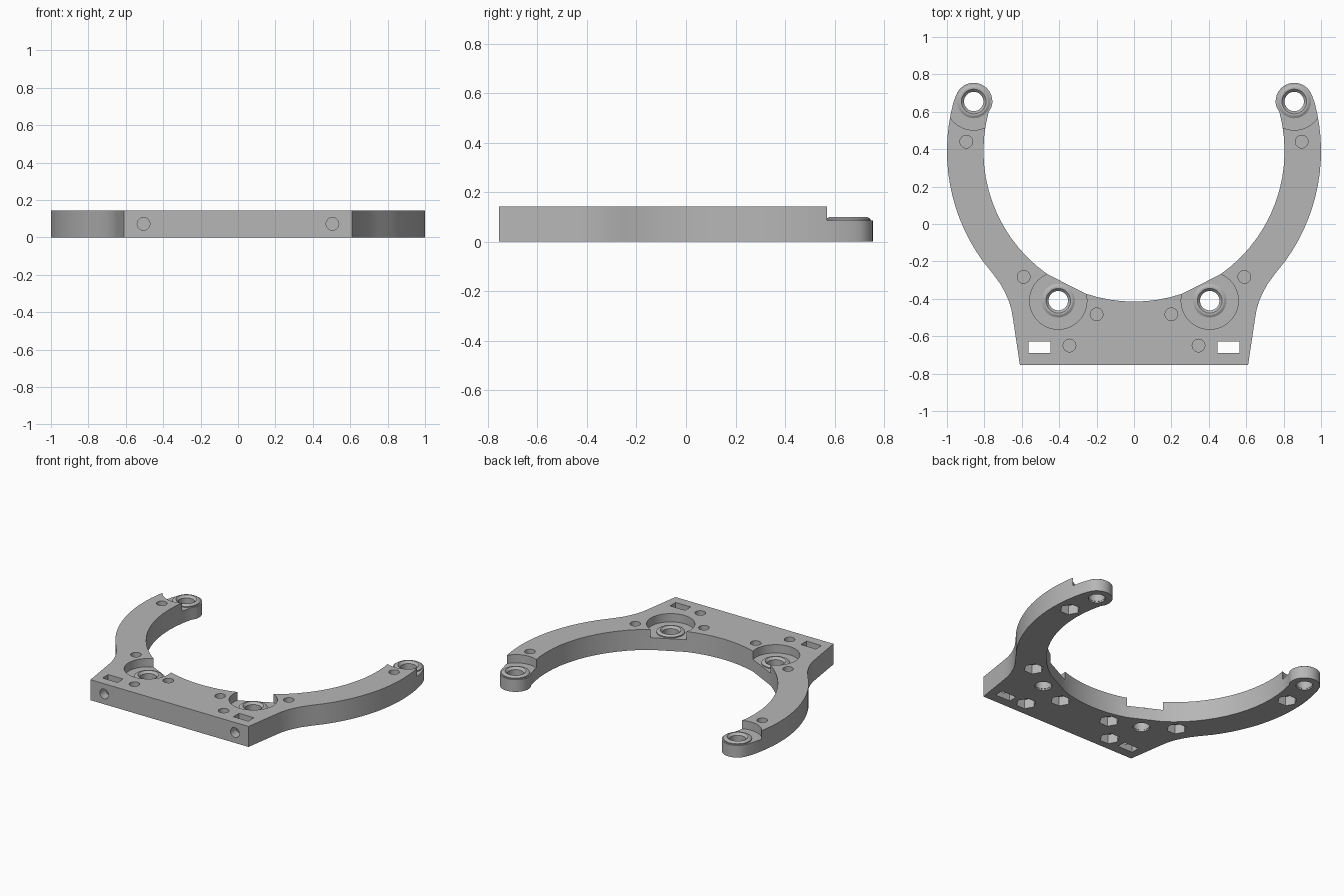
import bpy, bmesh
from math import sin, cos, radians, pi
from mathutils import Matrix

cube = bpy.data.objects.get("Cube")
if cube:
    bpy.data.objects.remove(cube)

grey = bpy.data.materials.new("plain grey")
grey.use_nodes = True
COLOUR = (0.47, 0.47, 0.47, 1)
grey.diffuse_color = COLOUR
grey.node_tree.nodes["Principled BSDF"].inputs["Base Color"].default_value = COLOUR

HEIGHT, FLOOR = 0.143, 0.085
RING_Y, INNER_R, OUTER_R = 0.39, 0.805, 1.0
LUG = (0.857, 0.655)
POCKET = (0.405, -0.41)
SCREWS = [(0.897, 0.44), (0.59, -0.283), (0.2, -0.483), (0.345, -0.65)]
BACK, FRONT = 0.755, -0.755


def finish(bm, name):
    bmesh.ops.recalc_face_normals(bm, faces=bm.faces)
    mesh = bpy.data.meshes.new(name)
    bm.to_mesh(mesh)
    bm.free()
    mesh.materials.append(grey)
    obj = bpy.data.objects.new(name, mesh)
    bpy.context.collection.objects.link(obj)
    return obj


def arc(centre, r, start, end, steps):
    angles = [radians(start + (end - start) * i / steps) for i in range(steps + 1)]
    return [(centre[0] + r * cos(a), centre[1] + r * sin(a)) for a in angles]


def cut(target, cutter):
    """Subtract a helper solid and discard it."""
    cutter.hide_render = True
    mod = target.modifiers.new("cut", 'BOOLEAN')
    mod.operation, mod.solver, mod.object = 'DIFFERENCE', 'EXACT', cutter
    bpy.context.view_layer.objects.active = target
    bpy.ops.object.modifier_apply(modifier=mod.name)
    bpy.data.objects.remove(cutter)


def rod(x, y, r, z0, z1, sides=32):
    bm = bmesh.new()
    bmesh.ops.create_cone(bm, cap_ends=True, segments=sides, radius1=r, radius2=r,
                          depth=z1 - z0,
                          matrix=Matrix.Translation((x, y, (z0 + z1) / 2)) @ Matrix.Rotation(pi / 2, 4, 'Z'))
    return finish(bm, "rod_cutter")


def front_rod(x, z, r, y0, y1):
    bm = bmesh.new()
    bmesh.ops.create_cone(bm, cap_ends=True, segments=24, radius1=r, radius2=r, depth=y1 - y0,
                          matrix=Matrix.Translation((x, (y0 + y1) / 2, z)) @ Matrix.Rotation(pi / 2, 4, 'X'))
    return finish(bm, "front_cutter")


def box(x, y, sx, sy):
    bm = bmesh.new()
    bmesh.ops.create_cube(bm, size=1, matrix=Matrix.Translation((x, y, HEIGHT / 2))
                          @ Matrix.Diagonal((sx, sy, 1, 1)))
    return finish(bm, "slot_cutter")


def boss(name, x, y):
    """Chamfered ring with a countersunk bore."""
    profile = [(0.052, 0.01), (0.09, 0.01), (0.09, 0.092), (0.076, 0.1), (0.066, 0.1), (0.052, 0.085)]
    bm = bmesh.new()
    n = 32
    rings = [[bm.verts.new((x + r * cos(2 * pi * i / n), y + r * sin(2 * pi * i / n), z))
              for i in range(n)] for r, z in profile]
    for a, b in zip(rings, rings[1:] + rings[:1]):
        for i in range(n):
            j = (i + 1) % n
            bm.faces.new((a[i], a[j], b[j], b[i]))
    return finish(bm, name)


# Bracket outline: mounting foot, curved arm, rounded lug, inner ring
foot = [(0.61, FRONT), (0.645, -0.52), (0.655, -0.46), (0.67, -0.41),
        (0.69, -0.365), (0.715, -0.32), (0.755, -0.265)]
ring = (0, RING_Y)
half = foot + arc(ring, OUTER_R, -36, 15, 14) + arc(LUG, 0.1, 17, 197, 14)
# the straight chord across the gap meets the pocket boss
half += arc(ring, INNER_R, 15, -54.9, 14) + arc(ring, INNER_R, -71.3, -90, 4)
outline = half + [(-x, y) for x, y in reversed(half[:-1])]

bm = bmesh.new()
base = bm.faces.new([bm.verts.new((x, y, 0)) for x, y in outline])
top = bmesh.ops.extrude_face_region(bm, geom=[base])
bmesh.ops.translate(bm, vec=(0, 0, HEIGHT),
                    verts=[v for v in top["geom"] if isinstance(v, bmesh.types.BMVert)])
bracket = finish(bm, "bracket")
parts = [bracket]

for side, label in ((1, "left"), (-1, "right")):
    # Recessed seats with through bores and raised bosses
    for (x, y), place in ((LUG, "arm"), (POCKET, "foot")):
        cut(bracket, rod(side * x, y, 0.153, FLOOR, 0.3, 48))
        cut(bracket, rod(side * x, y, 0.054, -0.1, 0.3))
        parts.append(boss(f"{label}_{place}_boss", side * x, y))
    # Screw holes above, hexagonal nut traps below
    for x, y in SCREWS:
        cut(bracket, rod(side * x, y, 0.034, 0.075, 0.3, 24))
        cut(bracket, rod(side * x, y, 0.064, -0.1, 0.065, 6))
    # Rectangular nut slot and its front screw hole
    cut(bracket, front_rod(side * 0.505, 0.072, 0.034, -0.9, -0.58))
    cut(bracket, box(side * 0.505, -0.659, 0.116, 0.062))

# Smooth curved walls, crisp edges
bpy.ops.object.select_all(action='DESELECT')
for part in parts:
    part.select_set(True)
bpy.context.view_layer.objects.active = bracket
bpy.ops.object.shade_smooth_by_angle(angle=radians(25))
